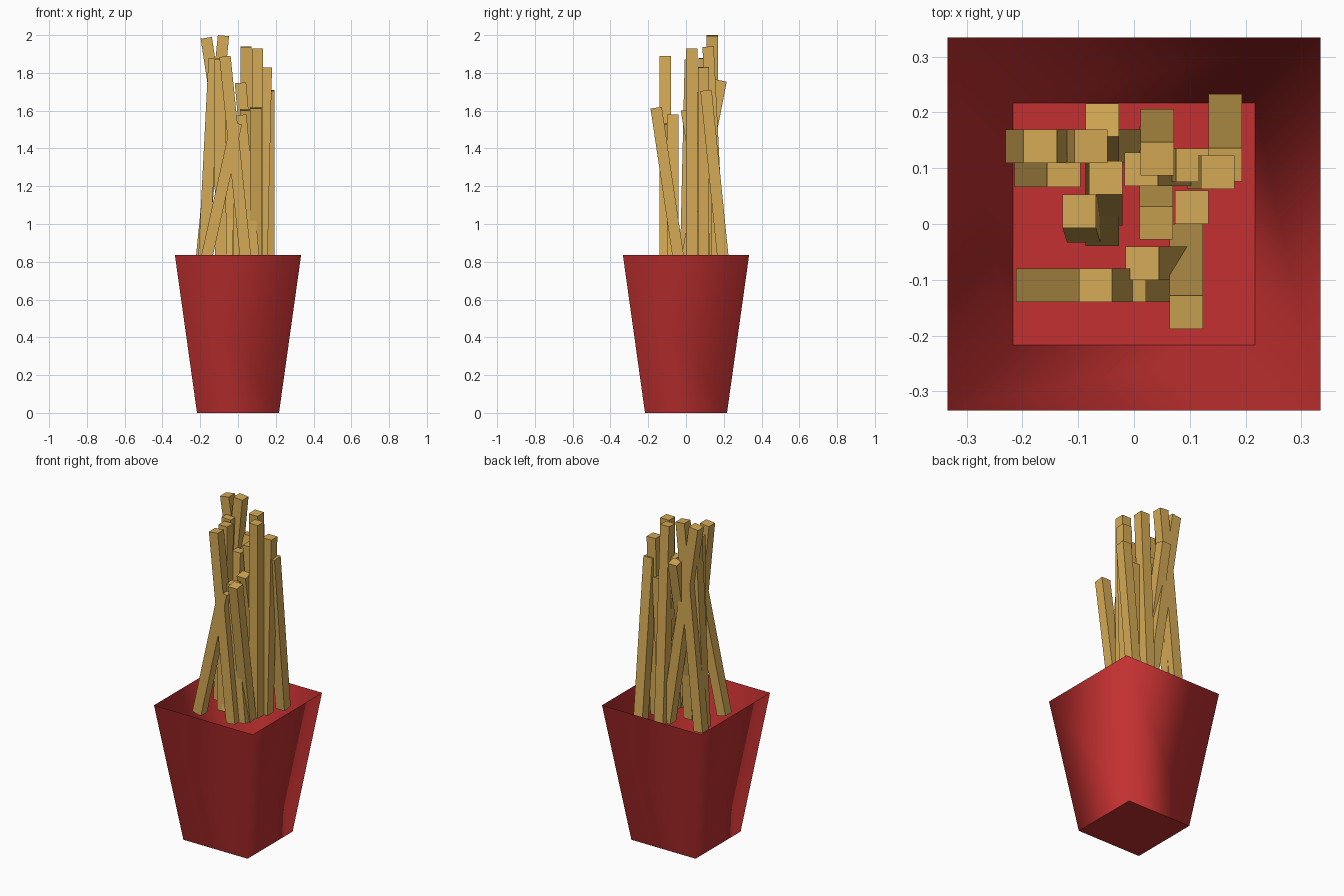
import bpy, bmesh
from mathutils import Vector, Matrix

if "Cube" in bpy.data.objects:
    bpy.data.objects.remove(bpy.data.objects["Cube"])


def material(name, color):
    m = bpy.data.materials.new(name)
    m.diffuse_color = (*color, 1)
    m.use_nodes = True
    m.node_tree.nodes["Principled BSDF"].inputs["Base Color"].default_value = m.diffuse_color
    return m


def make_object(name, bm, mat):
    me = bpy.data.meshes.new(name)
    bm.to_mesh(me)
    bm.free()
    me.materials.append(mat)
    ob = bpy.data.objects.new(name, me)
    bpy.context.collection.objects.link(ob)
    return ob


red = material("carton_red", (0.55, 0.03, 0.03))
gold = material("fry_gold", (0.66, 0.40, 0.09))

# Carton: open flared box of thin card, soft-shaded walls and a crisp flat floor
HEIGHT, BASE, RIM = 0.835, 0.217, 0.334
bm = bmesh.new()
bmesh.ops.create_cube(bm, size=2)
for v in bm.verts:
    half = RIM if v.co.z > 0 else BASE
    v.co = (v.co.x * half, v.co.y * half, HEIGHT if v.co.z > 0 else 0)
top = [f for f in bm.faces if f.normal.z > 0.9]
bmesh.ops.delete(bm, geom=top, context='FACES_ONLY')
for f in bm.faces:
    f.smooth = abs(f.normal.z) < 0.9
for e in bm.edges:
    e.smooth = not all(v.co.z < 0.01 for v in e.verts)
make_object("carton", bm, red)

# Fries: top x, top y, top z, bottom x, bottom y
SIZE, BOTTOM = 0.06, 0.75
fries = [
    (-0.057, 0.186, 1.765, -0.057, -0.010),
    (0.094, -0.158, 1.62, 0.094, -0.030),
    (-0.168, 0.139, 1.99, 0.020, 0.139),
    (-0.077, 0.139, 2.00, -0.200, 0.139),
    (-0.126, 0.096, 1.88, -0.184, 0.096),
    (-0.051, 0.083, 1.70, -0.051, 0.027),
    (-0.098, 0.023, 1.87, -0.090, -0.003),
    (-0.069, -0.110, 1.89, 0.047, -0.110),
    (-0.008, -0.110, 1.54, -0.182, -0.110),
    (0.015, -0.070, 1.58, 0.090, -0.070),
    (0.040, 0.002, 1.61, 0.040, 0.145),
    (0.042, 0.117, 1.94, 0.042, 0.176),
    (0.013, 0.098, 1.75, 0.100, 0.098),
    (0.103, 0.030, 1.93, 0.103, 0.030),
    (0.150, 0.093, 1.83, 0.125, 0.093),
    (0.163, 0.106, 1.71, 0.163, 0.203),
    (0.105, 0.105, 1.60, 0.065, 0.105),
]
up = Vector((0, 0, 1))
for i, (tx, ty, tz, bx, by) in enumerate(fries, 1):
    a, b = Vector((bx, by, BOTTOM)), Vector((tx, ty, tz))
    d = b - a
    b.z -= SIZE / 2 * d.xy.length / d.length   # keeps the upper corner at tz
    d = b - a
    rot = up.rotation_difference(d.normalized()).to_matrix().to_4x4()
    mat = (Matrix.Translation((a + b) / 2) @ rot
           @ Matrix.Diagonal((SIZE, SIZE, d.length, 1)))
    bm = bmesh.new()
    bmesh.ops.create_cube(bm, size=1, matrix=mat)
    make_object(f"fry_{i:02d}", bm, gold)
